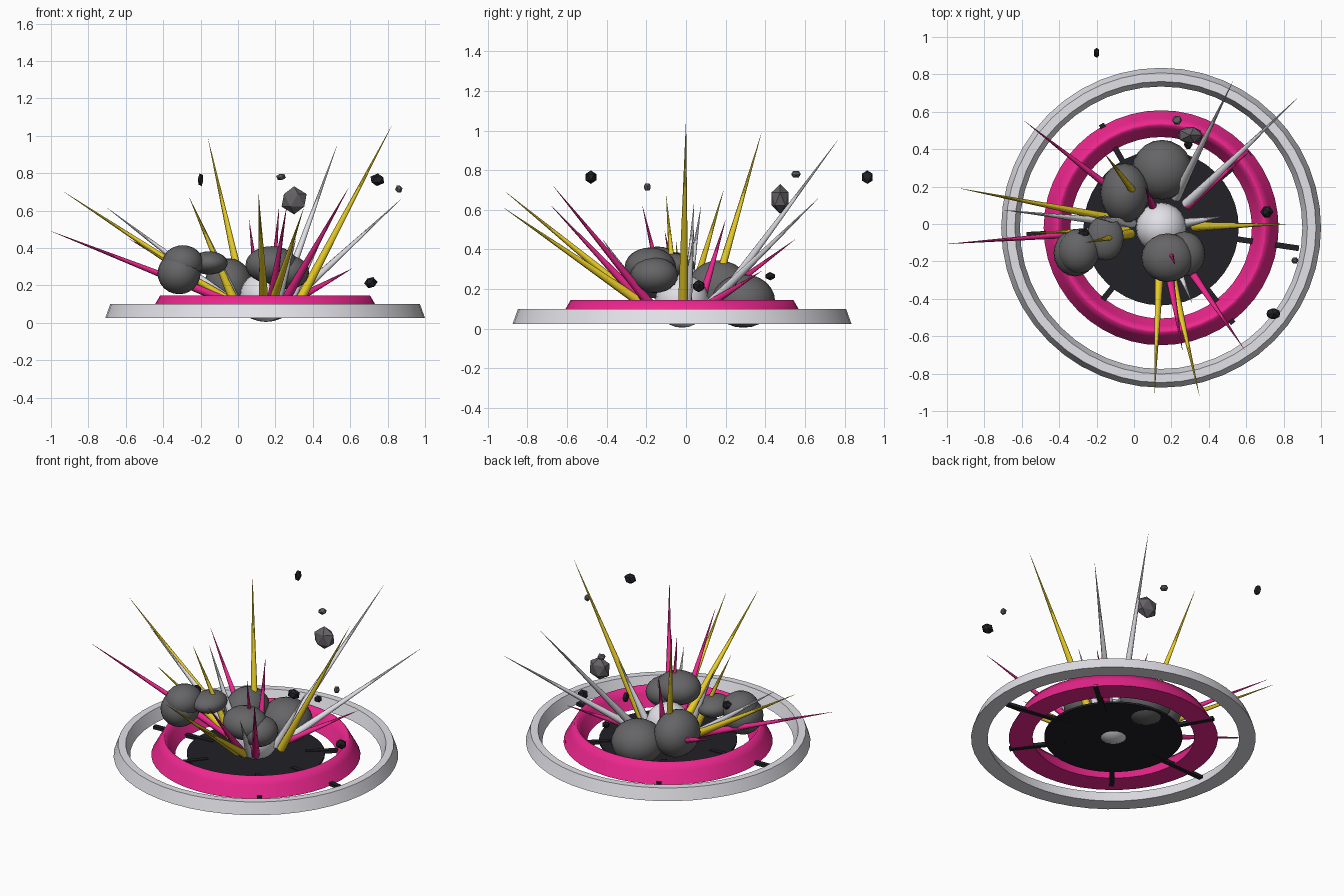
import bpy, bmesh, math
from mathutils import Vector, Matrix

if "Cube" in bpy.data.objects:
    bpy.data.objects.remove(bpy.data.objects["Cube"])

CX, CY = 0.145, -0.02   # centre of the blast


def material(name, rgb):
    m = bpy.data.materials.new(name)
    m.diffuse_color = (*rgb, 1)
    m.use_nodes = True
    m.node_tree.nodes["Principled BSDF"].inputs["Base Color"].default_value = m.diffuse_color
    return m


PINK = material("pink", (0.85, 0.02, 0.27))
YELLOW = material("yellow", (0.8, 0.6, 0.02))
WHITE = material("white", (0.75, 0.75, 0.8))
BLACK = material("black", (0.015, 0.015, 0.02))
SMOKE = material("smoke", (0.13, 0.13, 0.135))
ROCK = material("rock", (0.13, 0.12, 0.13))


def finish(bm, name, mat, smooth=None):
    bmesh.ops.recalc_face_normals(bm, faces=bm.faces[:])
    me = bpy.data.meshes.new(name)
    bm.to_mesh(me)
    bm.free()
    ob = bpy.data.objects.new(name, me)
    bpy.context.collection.objects.link(ob)
    me.materials.append(mat)
    if smooth:
        bpy.context.view_layer.objects.active = ob
        ob.select_set(True)
        bpy.ops.object.shade_smooth_by_angle(angle=math.radians(smooth))
        ob.select_set(False)
    return ob


def ring(name, profile, mat, n=48):
    bm = bmesh.new()
    loops = []
    for i in range(n):
        a = 2 * math.pi * i / n
        loops.append([bm.verts.new((CX + r * math.cos(a), CY + r * math.sin(a), z))
                      for r, z in profile])
    k = len(profile)
    for i in range(n):
        p, q = loops[i], loops[(i + 1) % n]
        for j in range(k):
            bm.faces.new((p[j], q[j], q[(j + 1) % k], p[(j + 1) % k]))
    return finish(bm, name, mat, 70)


def ball(name, loc, size, mat, u=20, v=12):
    bm = bmesh.new()
    bmesh.ops.create_uvsphere(bm, u_segments=u, v_segments=v, radius=1)
    bmesh.ops.transform(bm, verts=bm.verts[:],
                        matrix=Matrix.Translation(loc) @ Matrix.Diagonal((*size, 1)))
    return finish(bm, name, mat, 60)


# Shock rings on the floor
ring("outer_shock_ring", [(0.855, 0.025), (0.828, 0.10), (0.782, 0.10), (0.755, 0.025)], WHITE)
ring("inner_shock_ring", [(0.628, 0.028), (0.588, 0.10), (0.562, 0.145),
                          (0.548, 0.145), (0.525, 0.10), (0.485, 0.028)], PINK)

# Scorch disc
bm = bmesh.new()
bmesh.ops.create_cone(bm, cap_ends=True, segments=40, radius1=0.415, radius2=0.415,
                      depth=0.012, matrix=Matrix.Translation((CX, CY, 0.035)))
finish(bm, "scorch_disc", BLACK, 40)

# Radial cracks: angle, reach
for i, (deg, reach) in enumerate([(40, .62), (120, .64), (183, .72),
                                  (231, .58), (307, .64), (351.5, .745)]):
    bm = bmesh.new()
    bmesh.ops.create_cube(bm, size=1)
    inner = 0.3
    mat = (Matrix.Translation((CX, CY, 0.035)) @ Matrix.Rotation(math.radians(deg), 4, 'Z')
           @ Matrix.Translation(((reach + inner) / 2, 0, 0))
           @ Matrix.Diagonal((reach - inner, 0.03, 0.02, 1)))
    bmesh.ops.transform(bm, verts=bm.verts[:], matrix=mat)
    finish(bm, f"crack_{i}", BLACK)

# Hot core
ball("core", (CX, CY, 0.14), (0.135, 0.135, 0.135), WHITE)

# Spikes: tip position and colour
spikes = [
    (-.93, .19, .70, YELLOW), (-.70, .075, .615, WHITE), (-1.0, -.107, .49, PINK),
    (-.585, .55, .45, PINK), (-.56, -.05, .44, YELLOW), (-.16, .38, .985, YELLOW),
    (.53, .765, .95, WHITE), (.82, .0, 1.05, YELLOW), (.87, .67, .66, WHITE),
    (.11, -.91, .69, YELLOW), (.35, -.92, .61, YELLOW), (.59, -.67, .72, PINK),
    (.26, -.68, .62, PINK), (.22, -.22, .62, PINK), (-.26, -.10, .67, YELLOW),
    (.61, .38, .29, PINK), (-.24, .04, .63, WHITE), (.47, .04, .50, WHITE),
    (.31, -.42, .45, WHITE), (.06, .20, .55, PINK),
]
for i, (x, y, z, mat) in enumerate(spikes):
    tip = Vector((x, y, z))
    out = Vector((x - CX, y - CY, 0))
    base = Vector((CX, CY, 0.11)) + out.normalized() * min(0.18, out.length * 0.4)
    d = tip - base
    bm = bmesh.new()
    bmesh.ops.create_cone(bm, cap_ends=True, segments=8, radius1=0.026, radius2=0.0005,
                          depth=d.length)
    bmesh.ops.transform(bm, verts=bm.verts[:],
                        matrix=Matrix.Translation((base + tip) / 2)
                        @ d.to_track_quat('Z', 'Y').to_matrix().to_4x4())
    finish(bm, f"spike_{i}", mat, 50)

# Smoke puffs
puffs = [
    ((-.315, -.155, .265), (.115, .125, .112)), ((-.295, -.145, .32), (.11, .12, .095)),
    ((-.155, -.075, .32), (.10, .12, .062)),
    ((-.05, .165, .20), (.13, .16, .145)),
    ((.15, .29, .14), (.16, .16, .135)),
    ((.18, -.18, .31), (.14, .13, .10)), ((.27, -.16, .27), (.11, .12, .09)),
]
for i, (loc, size) in enumerate(puffs):
    ball(f"smoke_puff_{i}", loc, size, SMOKE)

# Flying debris
chunks = [
    ((.30, .475, .655), (.075, .05, .075), ROCK), ((.23, .555, .78), (.027, .027, .02), ROCK),
    ((.86, -.195, .715), (.02, .02, .023), ROCK), ((.745, -.48, .765), (.042, .032, .034), BLACK),
    ((-.20, .915, .765), (.017, .03, .036), BLACK), ((.71, .065, .215), (.036, .034, .032), BLACK),
    ((-.27, -.05, .36), (.036, .03, .03), BLACK), ((.29, .425, .265), (.025, .028, .022), BLACK),
]
for i, (loc, size, mat) in enumerate(chunks):
    bm = bmesh.new()
    bmesh.ops.create_icosphere(bm, subdivisions=1, radius=1)
    bmesh.ops.transform(bm, verts=bm.verts[:],
                        matrix=Matrix.Translation(loc) @ Matrix.Diagonal((*size, 1))
                        @ Matrix.Rotation(i * 0.7, 4, 'Y'))
    finish(bm, f"debris_{i}", mat)
